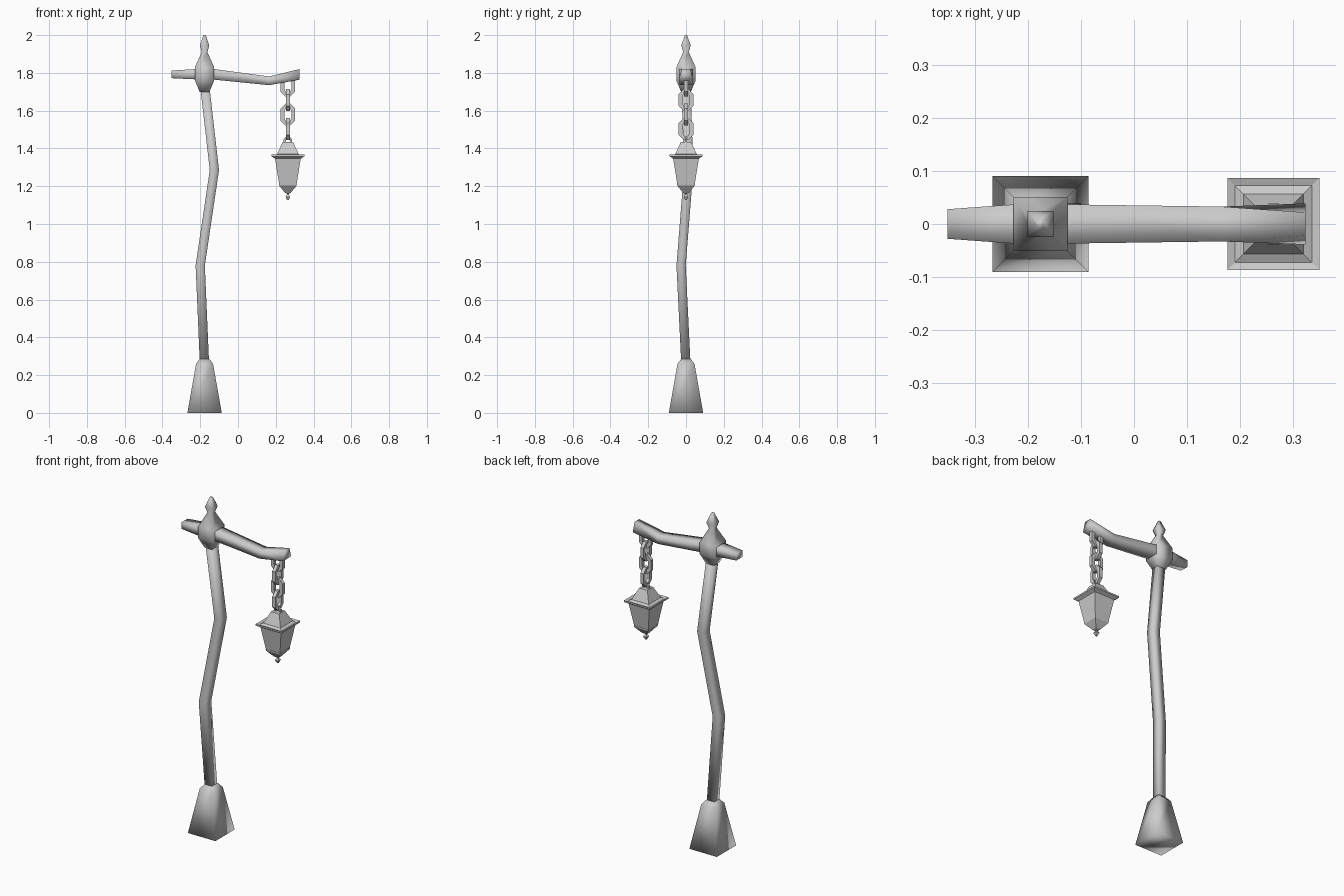
import bpy, bmesh, math
from mathutils import Vector

if "Cube" in bpy.data.objects:
    bpy.data.objects.remove(bpy.data.objects["Cube"])

PX = -0.177   # post axis
LX = 0.264    # lantern axis


def loft(name, rings, smooth=False, closed=False):
    """Skin a list of equal-sized vertex rings; cap the ends unless closed."""
    bm = bmesh.new()
    vs = [[bm.verts.new(p) for p in r] for r in rings]
    n = len(vs[0])
    pairs = list(zip(vs, vs[1:])) + ([(vs[-1], vs[0])] if closed else [])
    for a, b in pairs:
        for i in range(n):
            j = (i + 1) % n
            bm.faces.new((a[i], a[j], b[j], b[i]))
    if not closed:
        bm.faces.new(vs[0][::-1])
        bm.faces.new(vs[-1])
    bmesh.ops.recalc_face_normals(bm, faces=bm.faces)
    for f in bm.faces:
        f.smooth = smooth
    me = bpy.data.meshes.new(name)
    bm.to_mesh(me)
    bm.free()
    ob = bpy.data.objects.new(name, me)
    bpy.context.collection.objects.link(ob)
    return ob


def square(cx, cy, z, h):
    return [(cx - h, cy - h, z), (cx + h, cy - h, z), (cx + h, cy + h, z), (cx - h, cy + h, z)]


def turned(name, cx, profile, smooth=False):
    """Square-section piece from (half width, z) pairs."""
    return loft(name, [square(cx, 0, z, h) for h, z in profile], smooth)


def link(name, cx, z, w, h, t, turn):
    """Chamfered chain link of square wire; w, h are outer half sizes."""
    c = 0.026 * w / 0.038
    outline = [(w - c, h), (w, h - c), (w, c - h), (w - c, -h),
               (c - w, -h), (-w, c - h), (-w, h - c), (c - w, h)]
    kx, kz = (w - t) / w, (h - t) / h
    s = t / 2
    rings = []
    for x, y in outline:
        ring = [(x, -s, y), (x, s, y), (x * kx, s, y * kz), (x * kx, -s, y * kz)]
        if turn:
            ring = [(-b, a, q) for a, b, q in ring]
        rings.append([(cx + a, b, z + q) for a, b, q in ring])
    return loft(name, rings, closed=True)


# base and crooked post
turned("base", PX, [(0.091, 0), (0.045, 0.26), (0.026, 0.285)], True)
path = [(PX, 0, 0.25), (-0.2, -0.026, 0.78), (-0.125, 0.014, 1.285), (PX, 0, 1.74)]
loft("post", [square(x, y, z, 0.0245) for x, y, z in path], True)

# knob with finial
turned("finial", PX, [(0.026, 1.70), (0.051, 1.76), (0.051, 1.83), (0.015, 1.91),
                      (0.025, 1.945), (0.006, 2.0)], True)

# bent cross arm: x, centre z, half height, bottom half width, top half width
arm = [(-0.353, 1.792, 0.02, 0.028, 0.028), (-0.228, 1.793, 0.027, 0.037, 0.037),
       (-0.125, 1.792, 0.028, 0.037, 0.037), (0.165, 1.758, 0.023, 0.033, 0.033),
       (0.325, 1.792, 0.028, 0.039, 0.022)]
loft("cross_arm", [[(x, -b, z - h), (x, b, z - h), (x, t, z + h), (x, -t, z + h)]
                   for x, z, h, b, t in arm], True)

# hanging chain, alternate links turned
for i in range(4):
    link(f"chain_link_{i + 1}", LX, 1.732 - 0.0765 * i, 0.039, 0.058, 0.02, i % 2)
link("lantern_loop", LX, 1.44, 0.022, 0.024, 0.012, False)

# lantern
turned("lantern_roof", LX, [(0.027, 1.435), (0.057, 1.37), (0.073, 1.362), (0.087, 1.367),
                            (0.087, 1.358), (0.066, 1.345)])
turned("lantern_body", LX, [(0.069, 1.352), (0.046, 1.21)])
turned("lantern_bottom", LX, [(0.048, 1.214), (0.046, 1.203), (0.015, 1.165), (0.005, 1.16),
                              (0.005, 1.155), (0.012, 1.144), (0.004, 1.126)])
